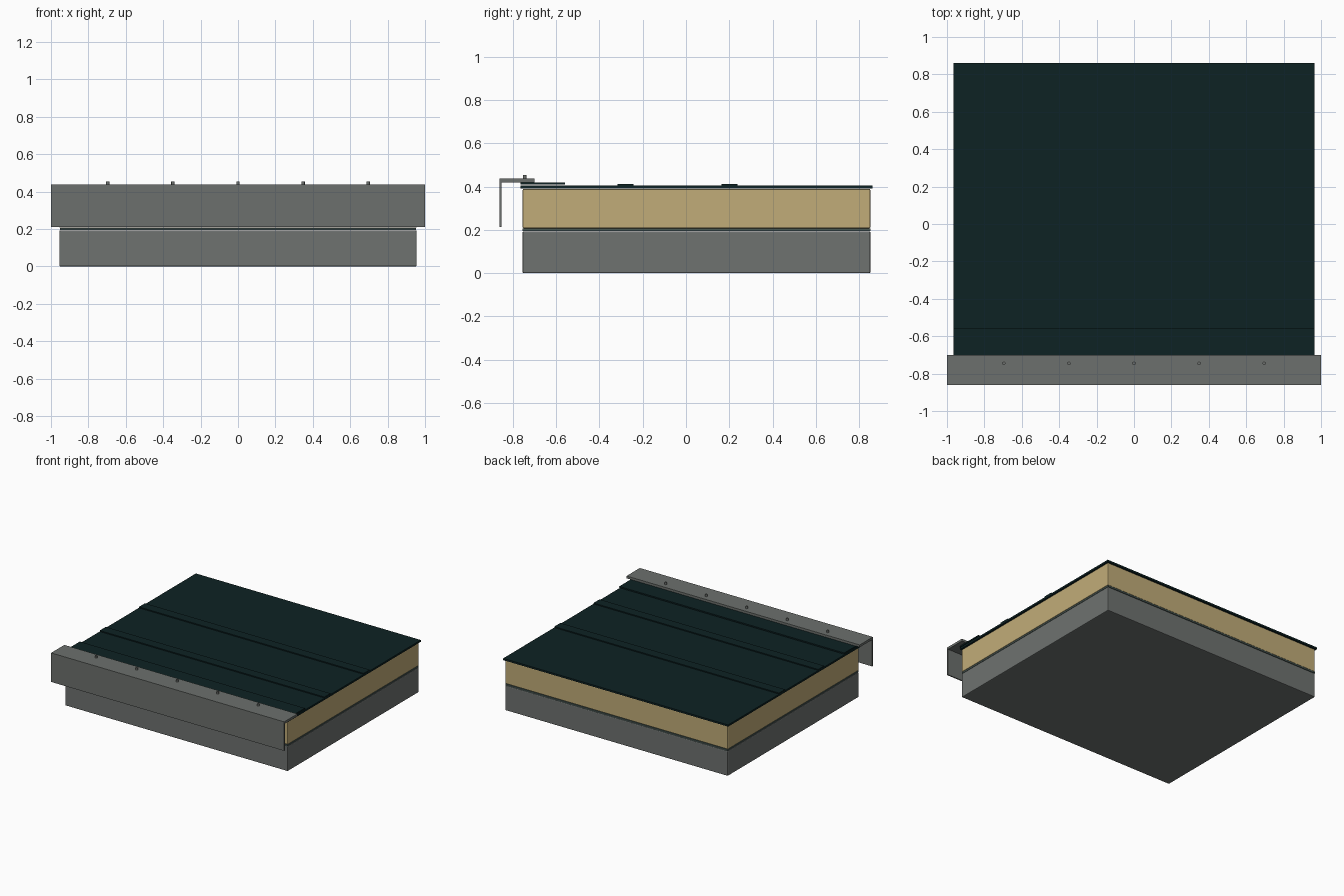
import bpy

if "Cube" in bpy.data.objects:
    bpy.data.objects.remove(bpy.data.objects["Cube"])


def material(name, r, g, b):
    # sRGB bytes to linear diffuse colour
    lin = [(c / 255 / 12.92) if c < 10 else ((c / 255 + 0.055) / 1.055) ** 2.4 for c in (r, g, b)]
    m = bpy.data.materials.new(name)
    m.diffuse_color = (*lin, 1)
    m.use_nodes = True
    m.node_tree.nodes["Principled BSDF"].inputs["Base Color"].default_value = m.diffuse_color
    return m


concrete = material("concrete grey", 110, 114, 112)
metal = material("metal grey", 108, 112, 109)
foam = material("insulation tan", 193, 172, 120)
barrier = material("barrier grey green", 72, 88, 84)
rubber = material("membrane dark green", 13, 34, 35)


def box(name, half_x, y, z, mat, bevel=0.0):
    """Block centred on x, spanning the given y and z ranges."""
    bpy.ops.mesh.primitive_cube_add(size=1, location=(0, sum(y) / 2, sum(z) / 2))
    ob = bpy.context.object
    ob.name = name
    ob.scale = (2 * half_x, y[1] - y[0], z[1] - z[0])
    bpy.ops.object.transform_apply(location=False, rotation=False, scale=True)
    ob.data.materials.append(mat)
    if bevel:
        mod = ob.modifiers.new("soft edges", 'BEVEL')
        mod.width = bevel
        mod.segments = 2
    return ob


# Layered roof build-up
box("concrete_deck", 0.955, (-0.755, 0.852), (0, 0.193), concrete, 0.006)
box("vapour_barrier", 0.953, (-0.755, 0.852), (0.194, 0.206), barrier)
box("insulation_board", 0.955, (-0.755, 0.852), (0.207, 0.389), foam, 0.006)
box("roof_membrane", 0.965, (-0.764, 0.862), (0.39, 0.404), rubber)

# Overlap seams and the sealing strip under the edge trim
for i, y in enumerate((-0.28, 0.2)):
    box(f"membrane_seam_{i + 1}", 0.964, (y - 0.037, y + 0.037), (0.404, 0.412), rubber)
box("sealing_strip", 0.965, (-0.764, -0.56), (0.409, 0.419), rubber)

# L-shaped edge trim: flat flange and hanging face
box("trim_flange", 1.0, (-0.862, -0.70), (0.419, 0.437), metal)
box("trim_face", 1.0, (-0.862, -0.853), (0.212, 0.437), metal)

# Row of fasteners along the flange
for i in range(5):
    bpy.ops.mesh.primitive_cylinder_add(vertices=16, radius=0.009, depth=0.04,
                                        location=((i - 2) * 0.348, -0.745, 0.433))
    screw = bpy.context.object
    screw.name = f"fastener_{i + 1}"
    screw.data.materials.append(metal)
    bpy.ops.object.shade_smooth_by_angle()
